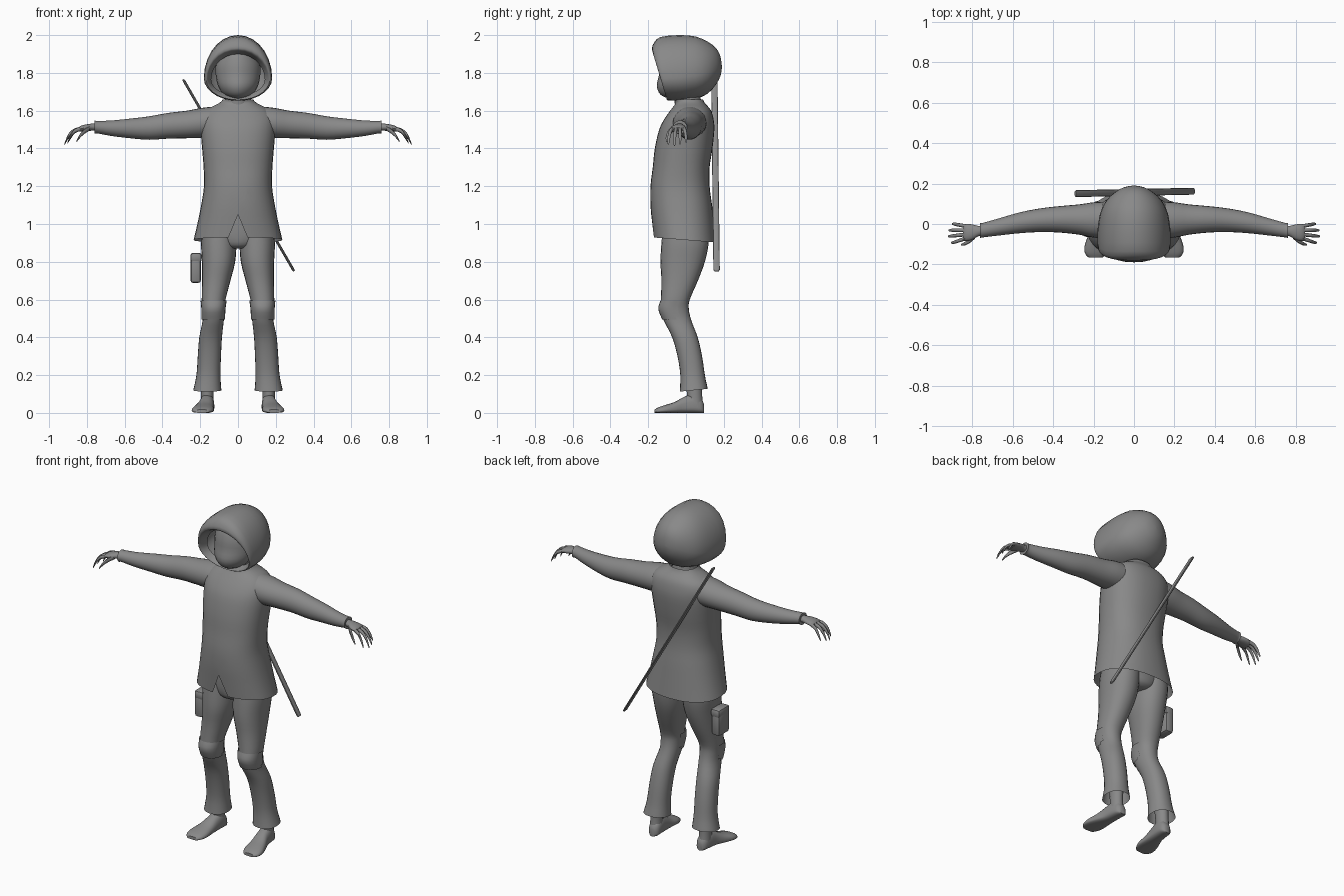
import bpy, bmesh, math
from mathutils import Vector

if "Cube" in bpy.data.objects:
    bpy.data.objects.remove(bpy.data.objects["Cube"])

mat = bpy.data.materials.new("plain_grey")
mat.diffuse_color = (0.25, 0.25, 0.25, 1)
mat.use_nodes = True
mat.node_tree.nodes["Principled BSDF"].inputs["Base Color"].default_value = mat.diffuse_color


def finish(bm, name, mirror=False, angle=50):
    bmesh.ops.recalc_face_normals(bm, faces=bm.faces)
    me = bpy.data.meshes.new(name)
    bm.to_mesh(me)
    bm.free()
    ob = bpy.data.objects.new(name, me)
    bpy.context.collection.objects.link(ob)
    me.materials.append(mat)
    if mirror:
        ob.modifiers.new("mirror", 'MIRROR')
    bpy.ops.object.select_all(action='DESELECT')
    ob.select_set(True)
    bpy.context.view_layer.objects.active = ob
    bpy.ops.object.shade_smooth_by_angle(angle=math.radians(angle))
    return ob


def spline(rows, sub):
    """Catmull-Rom between ring descriptions."""
    out = []
    for i in range(len(rows) - 1):
        p0, p1, p2, p3 = (rows[max(0, min(len(rows) - 1, i + k))] for k in (-1, 0, 1, 2))
        for s in range(sub):
            t = s / sub
            out.append([0.5 * (2*b + (c - a)*t + (2*a - 5*b + 4*c - d)*t*t + (3*b - a - 3*c + d)*t**3)
                        for a, b, c, d in zip(p0, p1, p2, p3)])
    return out + [list(rows[-1])]


def loft(rows, axis='z', seg=24, sub=3, p=2.0, caps=(True, True)):
    """Rows are (x, y, z, half size 1, half size 2[, lower half size 2])."""
    bm = bmesh.new()
    rings = []
    for r in spline(rows, sub):
        ring = []
        for k in range(seg):
            t = 2 * math.pi * k / seg
            c, s = math.cos(t), math.sin(t)
            u = max(r[3], .001) * math.copysign(abs(c) ** (2 / p), c)
            h = r[5] if len(r) > 5 and s < 0 else r[4]
            v = max(h, .001) * math.copysign(abs(s) ** (2 / p), s)
            off = {'z': (u, v, 0), 'x': (0, u, v), 'y': (u, 0, v)}[axis]
            ring.append(bm.verts.new(Vector(r[:3]) + Vector(off)))
        rings.append(ring)
    for a, b in zip(rings, rings[1:]):
        for k in range(seg):
            n = (k + 1) % seg
            bm.faces.new((a[k], a[n], b[n], b[k]))
    for cap, ring in zip(caps, (rings[0], rings[-1])):
        if cap:
            bm.faces.new(ring)
    return bm


def span(x0, x1, y0, y1, z):
    """Horizontal ring given by its extents."""
    return ((x0 + x1) / 2, (y0 + y1) / 2, z, (x1 - x0) / 2, (y1 - y0) / 2)


# tunic with flared hem and a front slit
body = [(.235, -.172, .16, .915), (.215, -.18, .15, 1.0), (.195, -.188, .138, 1.1),
        (.18, -.188, .125, 1.2), (.182, -.176, .125, 1.3), (.19, -.165, .14, 1.4),
        (.198, -.142, .15, 1.5), (.195, -.112, .145, 1.56), (.165, -.08, .13, 1.605),
        (.10, -.055, .10, 1.64), (.08, -.06, .09, 1.66)]
bm = loft([span(-w, w, a, b, z) for w, a, b, z in body], seg=32, p=2.3, caps=(False, False))
for v in bm.verts:
    v.co.z -= .08 * v.co.y * max(0, min(1, (1.1 - v.co.z) / .18))
for s in (-1, 1):
    fs = [f for f in bm.faces if f.calc_center_median().y < -.1 and f.calc_center_median().z < 1.15]
    geom = fs + list({e for f in fs for e in f.edges}) + list({v for f in fs for v in f.verts})
    bmesh.ops.bisect_plane(bm, geom=geom, plane_co=(0, 0, 1.05), plane_no=(s * .12, 0, .05), dist=1e-5)
slit = []
for f in bm.faces:
    c = f.calc_center_median()
    if c.y < -.1 and c.z < 1.05 and abs(c.x) < (1.05 - c.z) * .05 / .12:
        slit.append(f)
bmesh.ops.delete(bm, geom=slit, context='FACES')
finish(bm, "tunic")

# sleeves
finish(loft([(.09, .02, 1.54, .09, .085), (.19, .02, 1.535, .088, .08), (.27, .022, 1.527, .075, .073),
             (.37, .023, 1.52, .065, .068), (.47, .018, 1.508, .058, .062), (.57, .005, 1.506, .051, .052),
             (.67, -.015, 1.507, .042, .041), (.745, -.03, 1.513, .036, .033), (.76, -.032, 1.513, .038, .035)],
            'x', caps=(False, True)), "sleeve", True)

# hands with fingers and thumbs
finish(loft([(.74, -.03, 1.513, .024, .02), (.77, -.035, 1.513, .026, .019), (.80, -.04, 1.51, .038, .018),
             (.83, -.042, 1.505, .042, .016), (.845, -.042, 1.50, .036, .011)], 'x', seg=16), "palm", True)
for i, (y, spread, reach) in enumerate([(-.071, -.022, .068), (-.051, -.01, .083), (-.031, 0, .08), (-.011, .012, .065)]):
    finish(loft([(.83, y, 1.504, .010, .011), (.83 + reach * .5, y + spread * .5, 1.492, .009, .011),
                 (.83 + reach * .85, y + spread * .85, 1.462, .008, .011),
                 (.83 + reach * 1.08, y + spread, 1.418 + .008 * abs(i - 1), .004, .005)], 'x', seg=8),
           "finger_%d" % (i + 1), True)
finish(loft([(.785, -.06, 1.507, .012, .013), (.81, -.082, 1.492, .011, .013), (.835, -.097, 1.468, .009, .011),
             (.855, -.103, 1.438, .004, .005)], 'x', seg=8), "thumb", True)

# trousers
leg = [(.01, .185, -.12, .12, 1.0), (.008, .195, -.13, .12, .9), (.015, .191, -.135, .10, .8),
       (.04, .19, -.13, .063, .7), (.066, .192, -.133, .02, .6), (.072, .188, -.135, .015, .55),
       (.075, .187, -.118, .028, .49), (.085, .205, -.073, .062, .4), (.09, .213, -.045, .085, .3),
       (.093, .22, -.03, .10, .2), (.088, .237, -.033, .115, .12)]
bm = loft([span(*r) for r in leg], p=2.2, caps=(True, False))
for v in bm.verts:
    if v.co.z < .16:
        v.co.z += .1 * (v.co.y - .04)
finish(bm, "trouser_leg", True)
finish(loft([(0, -.005, .87, .06, .08), (0, -.005, .89, .12, .11), (0, -.005, .95, .185, .12),
             (0, -.005, 1.05, .17, .12)]), "trouser_seat")

# knee pads
bm = loft([span(a - .006, b + .006, c - f, d, z) for a, b, c, d, z, f in
           [(.066, .192, -.131, .02, .595, .004), (.072, .188, -.134, .015, .55, .013),
            (.075, .187, -.12, .026, .495, .006)]], p=2.2, caps=(False, False))
bmesh.ops.delete(bm, geom=[v for v in bm.verts if v.co.y > -.03], context='VERTS')
finish(bm, "knee_pad", True)

# bare ankles and feet
finish(loft([(.163, .05, .03, .036, .042), (.163, .045, .10, .033, .04), (.16, .04, .2, .036, .045)], seg=16),
       "ankle", True)
foot = [(.16, .096, .016, .045), (.16, .08, .032, .075), (.163, .04, .038, .10), (.168, -.01, .041, .085),
        (.178, -.06, .05, .058), (.186, -.11, .058, .042), (.19, -.145, .052, .03), (.19, -.166, .034, .018)]
finish(loft([(x, y, h * .3, w, h * .7, h * .3) for x, y, w, h in foot], 'y', seg=20, p=2.5), "foot", True)

# neck and face
finish(loft([(0, .015, 1.6, .08, .075), (0, .01, 1.65, .07, .07), (0, .0, 1.72, .07, .07)]), "neck")
finish(loft([(0, -.045, 1.665, .03, .05), (0, -.045, 1.685, .075, .09), (0, -.04, 1.73, .105, .115),
             (0, -.025, 1.79, .118, .118), (0, -.02, 1.85, .115, .115), (0, -.02, 1.91, .08, .09),
             (0, -.02, 1.935, .02, .03)], p=1.85), "masked_face")

# hood, open at the front, with a turned-in rim
hood = [(-.12, 1.765, .142, .135, .085), (-.165, 1.765, .158, .15, .10), (-.18, 1.765, .168, .165, .108),
        (-.168, 1.767, .176, .195, .113), (-.135, 1.77, .18, .22, .117), (-.04, 1.775, .18, .225, .122),
        (.05, 1.785, .168, .208, .122), (.115, 1.80, .138, .165, .11), (.16, 1.82, .09, .11, .08),
        (.183, 1.83, .045, .055, .045), (.19, 1.83, .004, .004, .004)]
bm = loft([(0, y, z, a, b, c) for y, z, a, b, c in hood], 'y', seg=28, sub=2, caps=(False, True))
for v in bm.verts:
    lean = max(0, min(1, (.02 - v.co.y) / .2))
    v.co.y += .3 * lean * max(0, 1.92 - v.co.z)
finish(bm, "hood", angle=60)

# sheathed blade slung across the back
top, low = Vector((-.29, .15, 1.765)), Vector((.297, .162, .75))
rows = []
for t, k in ((0, .7), (.008, 1), (.992, 1), (1, .7)):
    c = top.lerp(low, t)
    rows.append((0, 0, (t - .5) * (low - top).length, .017 * k, .007 * k))
bm = loft(rows, seg=12, sub=1, p=2.6)
bm.transform((low - top).to_track_quat('Z', 'Y').to_matrix().to_4x4())
bmesh.ops.translate(bm, verts=bm.verts, vec=(top + low) / 2)
finish(bm, "sheathed_blade", angle=40)

# thigh pouch with a lid
for name, size, pos in (("pouch", (.055, .10, .15), (-.224, -.01, .763)),
                        ("pouch_lid", (.06, .106, .05), (-.222, -.01, .822))):
    bm = bmesh.new()
    bmesh.ops.create_cube(bm, size=1)
    bmesh.ops.scale(bm, vec=size, verts=bm.verts)
    bmesh.ops.bevel(bm, geom=bm.edges[:], offset=.014, segments=2, affect='EDGES', profile=.5)
    bmesh.ops.translate(bm, verts=bm.verts, vec=pos)
    finish(bm, name, angle=40)
